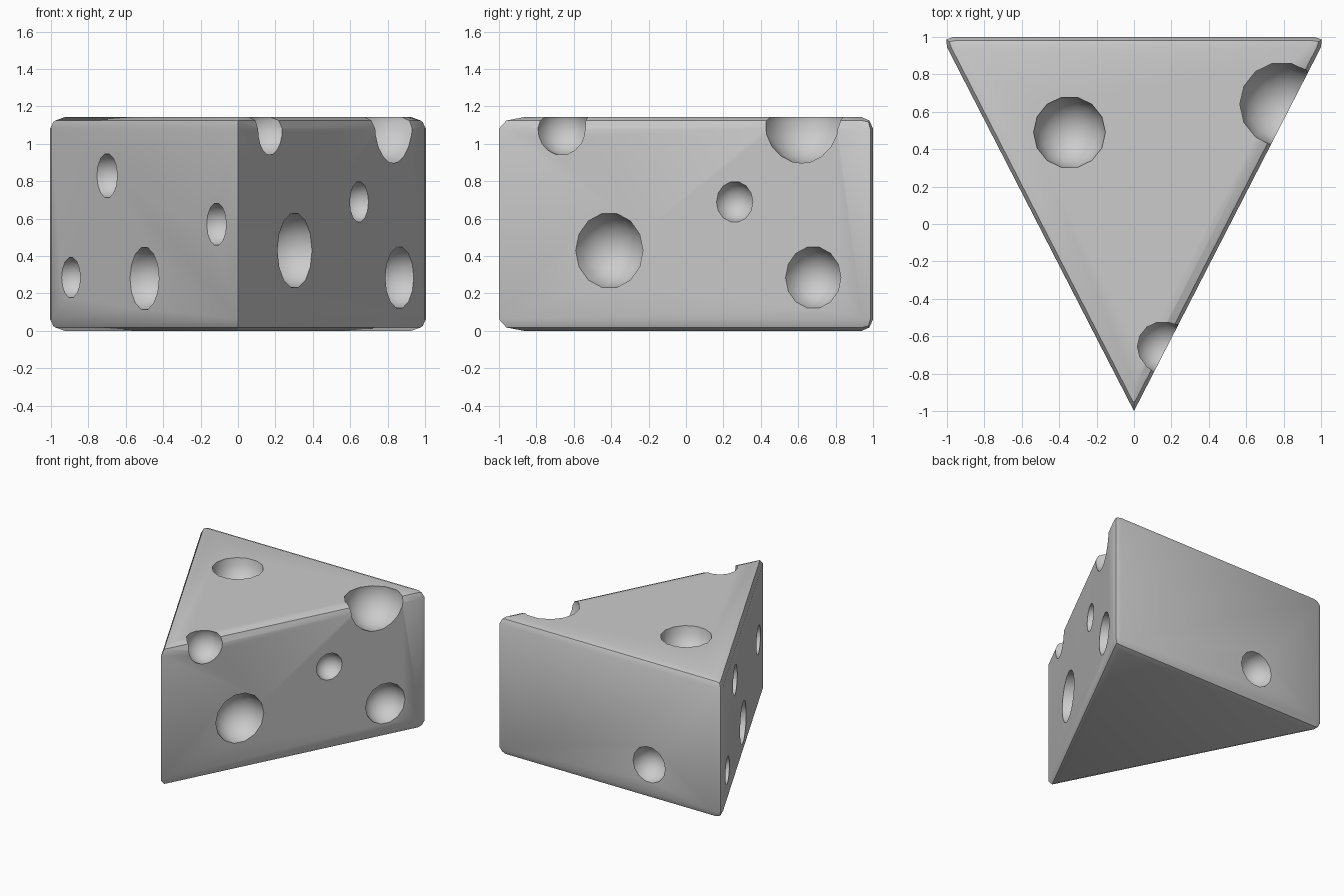
import bpy, bmesh
from math import pi
from mathutils import Vector, Matrix

if "Cube" in bpy.data.objects:
    bpy.data.objects.remove(bpy.data.objects["Cube"])

H, W = 1.143, 1.028      # wedge height and half width before rounding
SLOPE = W / 2            # half width gained per unit of y


def make_object(name, bm):
    mesh = bpy.data.meshes.new(name)
    bm.to_mesh(mesh)
    bm.free()
    ob = bpy.data.objects.new(name, mesh)
    bpy.context.collection.objects.link(ob)
    return ob


# wedge body: triangular prism, all edges rounded except the sharp tip edge
bm = bmesh.new()
base = bm.faces.new([bm.verts.new(p) for p in ((-W, 1, 0), (W, 1, 0), (0, -1, 0))])
top = bmesh.ops.extrude_face_region(bm, geom=[base])["geom"]
bmesh.ops.translate(bm, vec=(0, 0, H),
                    verts=[g for g in top if isinstance(g, bmesh.types.BMVert)])
bmesh.ops.recalc_face_normals(bm, faces=bm.faces)
edges = [e for e in bm.edges if not all(v.co.y < -0.9 for v in e.verts)]
bmesh.ops.bevel(bm, geom=edges, offset=0.062, segments=2, profile=0.5,
                affect='EDGES')
bmesh.ops.recalc_face_normals(bm, faces=bm.faces)
cheese = make_object("cheese_wedge", bm)

# round holes, one sphere each, pole axis along the face normal
bm = bmesh.new()


def hole(centre, radius, normal):
    n = Vector(normal).normalized()
    side = n.cross(Vector((0, 1, 0)) if abs(n.z) > 0.9 else Vector((0, 0, 1))).normalized()
    rot = Matrix((side, n.cross(side), n)).transposed().to_4x4()
    mat = (Matrix.Translation(Vector(centre) + n * 0.004) @ rot
           @ Matrix.Rotation(pi / 14, 4, 'Z'))
    bmesh.ops.create_uvsphere(bm, u_segments=14, v_segments=10,
                              radius=radius, matrix=mat)


# right face holes (y, z, radius)
for y, z, r in ((-0.41, 0.43, 0.203), (0.26, 0.69, 0.11), (0.68, 0.285, 0.167)):
    hole((SLOPE * (y + 1), y, z), r, (1, -SLOPE, 0))
# left face holes (x, z, radius)
for x, z, r in ((-0.70, 0.83, 0.12), (-0.115, 0.57, 0.115),
                (-0.50, 0.28, 0.17), (-0.893, 0.285, 0.11)):
    hole((x, -x / SLOPE - 1, z), r, (-1, -SLOPE, 0))
# back face hole
hole((-0.365, 1, 0.29), 0.147, (0, 1, 0))
# top hole and the two bites on the top right edge
hole((-0.345, 0.49, H), 0.193, (0, 0, 1))
hole((0.79, 0.64, 1.115), 0.228, (0, 0, 1))
hole((0.15, -0.655, 1.08), 0.146, (0, 0, 1))
cutter = make_object("hole_cutter", bm)
cutter.hide_render = True

# cut the holes and smooth the shading
mod = cheese.modifiers.new("holes", 'BOOLEAN')
mod.operation = 'DIFFERENCE'
mod.solver = 'EXACT'
mod.object = cutter
bpy.context.view_layer.objects.active = cheese
cheese.select_set(True)
bpy.ops.object.modifier_apply(modifier=mod.name)
bpy.data.objects.remove(cutter, do_unlink=True)
bpy.ops.object.shade_smooth_by_angle(angle=pi / 5)
